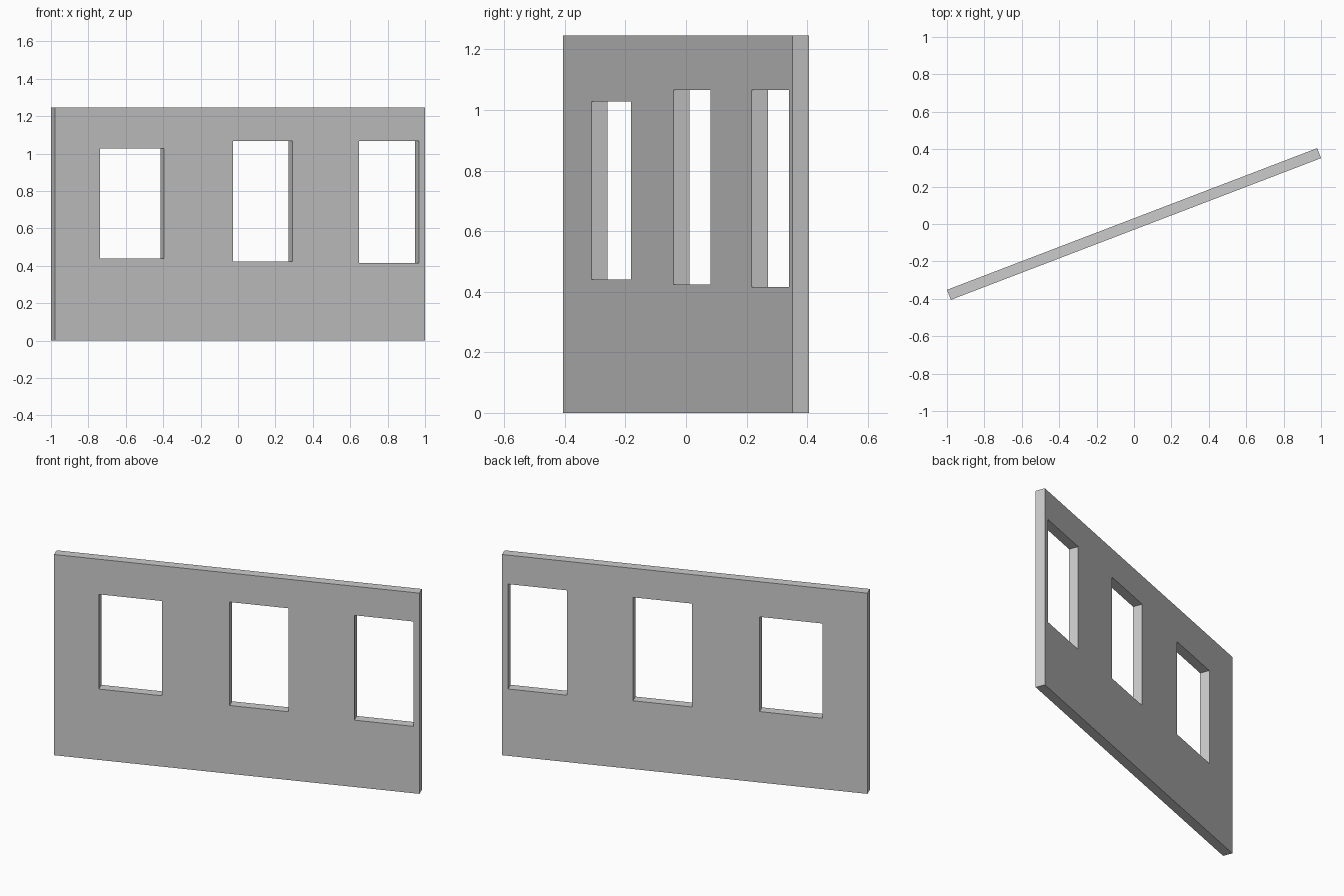
import bpy
import math

if "Cube" in bpy.data.objects:
    bpy.data.objects.remove(bpy.data.objects["Cube"], do_unlink=True)

LENGTH, THICK, HEIGHT = 2.119, 0.0573, 1.246
ANGLE = math.radians(20.94)

# Openings along the wall: start, end, sill height, head height
WINDOWS = [
    (-0.800, -0.434, 0.440, 1.028),
    (-0.041, 0.300, 0.424, 1.066),
    (0.682, 1.0245, 0.415, 1.066),
]


def box(name, u0, u1, z0, z1, depth):
    """Box centred on the wall plane, baked to real size."""
    bpy.ops.mesh.primitive_cube_add(size=1)
    ob = bpy.context.object
    ob.name = name
    for v in ob.data.vertices:
        v.co.x = u0 + (v.co.x + 0.5) * (u1 - u0)
        v.co.y *= depth
        v.co.z = z0 + (v.co.z + 0.5) * (z1 - z0)
    return ob


# Plain grey wall colour
grey = bpy.data.materials.new("wall_grey")
grey.use_nodes = True
colour = (0.6, 0.6, 0.6, 1)
grey.diffuse_color = colour
grey.node_tree.nodes["Principled BSDF"].inputs["Base Color"].default_value = colour

# Wall slab
wall = box("wall", -LENGTH / 2, LENGTH / 2, 0, HEIGHT, THICK)
wall.data.materials.append(grey)

# Window openings cut right through the slab
for i, (u0, u1, z0, z1) in enumerate(WINDOWS):
    cutter = box(f"window_cutter_{i + 1}", u0, u1, z0, z1, THICK * 4)
    cutter.hide_render = True
    cut = wall.modifiers.new("window_opening", "BOOLEAN")
    cut.operation = "DIFFERENCE"
    cut.solver = "EXACT"
    cut.object = cutter
    bpy.context.view_layer.objects.active = wall
    bpy.ops.object.modifier_apply(modifier=cut.name)
    bpy.data.objects.remove(cutter, do_unlink=True)

# Turn the wall to its slanted position
wall.rotation_euler.z = ANGLE
